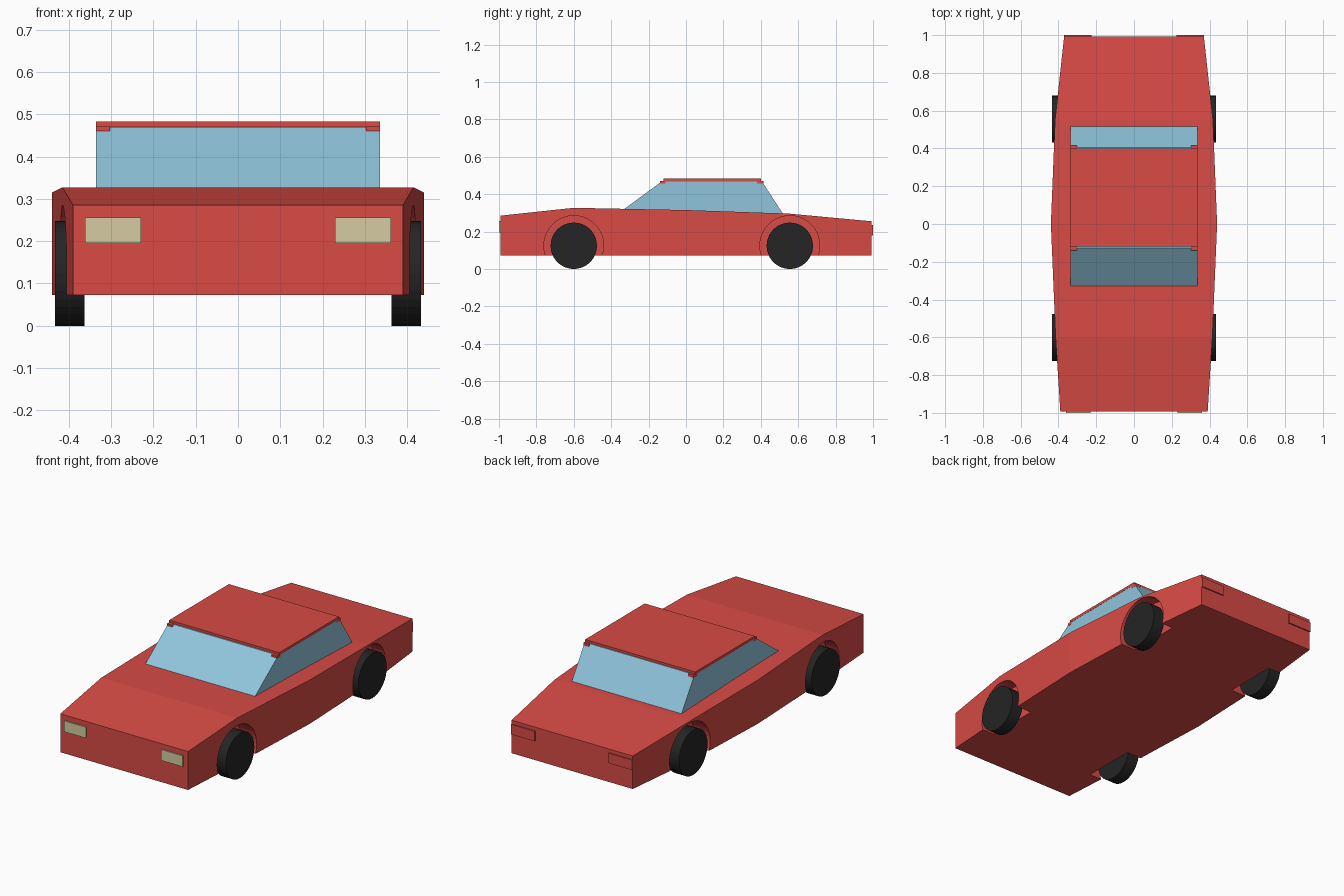
import bpy, bmesh, math
from mathutils import Matrix, Vector

if "Cube" in bpy.data.objects:
    bpy.data.objects.remove(bpy.data.objects["Cube"])


def material(name, rgb):
    m = bpy.data.materials.new(name)
    m.diffuse_color = (*rgb, 1)
    m.use_nodes = True
    m.node_tree.nodes["Principled BSDF"].inputs["Base Color"].default_value = m.diffuse_color
    return m


RED = material("red paint", (0.69, 0.07, 0.06))
BLUE = material("window blue", (0.28, 0.56, 0.72))
BLACK = material("tyre black", (0.018, 0.018, 0.018))
CREAM = material("headlight cream", (0.66, 0.60, 0.355))


def make(name, bm, mat):
    bmesh.ops.recalc_face_normals(bm, faces=bm.faces)
    me = bpy.data.meshes.new(name)
    bm.to_mesh(me)
    bm.free()
    me.materials.append(mat)
    ob = bpy.data.objects.new(name, me)
    bpy.context.collection.objects.link(ob)
    return ob


def box(name, lo, hi, mat):
    lo, hi = Vector(lo), Vector(hi)
    bm = bmesh.new()
    bmesh.ops.create_cube(bm, size=1, matrix=Matrix.Translation((lo + hi) / 2)
                          @ Matrix.Diagonal((*(hi - lo), 1)))
    return make(name, bm, mat)


def loft(name, sections, mat):
    """Skin rectangular sections given as (y, half width, bottom z, top z)."""
    bm = bmesh.new()
    rings = [[bm.verts.new((x, y, z)) for x, z in ((-w, b), (w, b), (w, t), (-w, t))]
             for y, w, b, t in sections]
    for r, s in zip(rings, rings[1:]):
        for i in range(4):
            j = (i + 1) % 4
            bm.faces.new((r[i], r[j], s[j], s[i]))
    bm.faces.new(rings[0])
    bm.faces.new(rings[-1])
    return make(name, bm, mat)


def disc(name, x0, x1, y, z, r, sides, mat):
    bm = bmesh.new()
    bmesh.ops.create_cone(bm, cap_ends=True, segments=sides, radius1=r, radius2=r,
                          depth=abs(x1 - x0),
                          matrix=Matrix.Translation(((x0 + x1) / 2, y, z))
                          @ Matrix.Rotation(math.pi / 2, 4, 'Y'))
    return make(name, bm, mat)


# Body: tapered towards both ends
body = loft("body", [(-0.993, 0.39, 0.073, 0.285), (-0.6, 0.415, 0.073, 0.327),
                     (0.0, 0.44, 0.073, 0.315), (0.55, 0.418, 0.073, 0.296),
                     (0.993, 0.37, 0.073, 0.255)], RED)

# Wheel arches cut into the body, with a wheel in each
for axle, y in (("front", -0.6), ("rear", 0.555)):
    for side, s in (("left", -1), ("right", 1)):
        cutter = disc("arch_cutter", s * 0.33, s * 0.55, y, 0.125, 0.16, 40, RED)
        cutter.hide_render = True
        mod = body.modifiers.new("arch", 'BOOLEAN')
        mod.operation, mod.solver, mod.object = 'DIFFERENCE', 'EXACT', cutter
        bpy.context.view_layer.objects.active = body
        bpy.ops.object.modifier_apply(modifier=mod.name)
        bpy.data.objects.remove(cutter)
        disc(f"{axle}_{side}_wheel", s * 0.363, s * 0.433, y, 0.124, 0.124, 36, BLACK)

# Cabin glass: one block with sloped front and rear, sunk slightly into the body
bm = bmesh.new()
profile = [(-0.345, 0.31), (-0.127, 0.47), (0.405, 0.47), (0.525, 0.285)]
face = bm.faces.new([bm.verts.new((-0.335, y, z)) for y, z in profile])
ext = bmesh.ops.extrude_face_region(bm, geom=[face])
bmesh.ops.translate(bm, vec=(0.67, 0, 0),
                    verts=[v for v in ext["geom"] if isinstance(v, bmesh.types.BMVert)])
make("cabin_glass", bm, BLUE)

# Roof panel and the pillar stubs at its corners
box("roof", (-0.336, -0.12, 0.468), (0.336, 0.40, 0.483), RED)
for side, s in (("left", -1), ("right", 1)):
    x0, x1 = sorted((s * 0.303, s * 0.336))
    box(f"front_{side}_pillar_stub", (x0, -0.14, 0.456), (x1, -0.11, 0.471), RED)
    box(f"rear_{side}_pillar_stub", (x0, 0.38, 0.456), (x1, 0.415, 0.471), RED)
    # Lamps: thin plates on the end faces
    x0, x1 = sorted((s * 0.229, s * 0.361))
    box(f"{side}_headlight", (x0, -1.0, 0.196), (x1, -0.992, 0.256), CREAM)
    x0, x1 = sorted((s * 0.225, s * 0.37))
    box(f"{side}_tail_light", (x0, 0.992, 0.18), (x1, 1.0, 0.235), RED)
